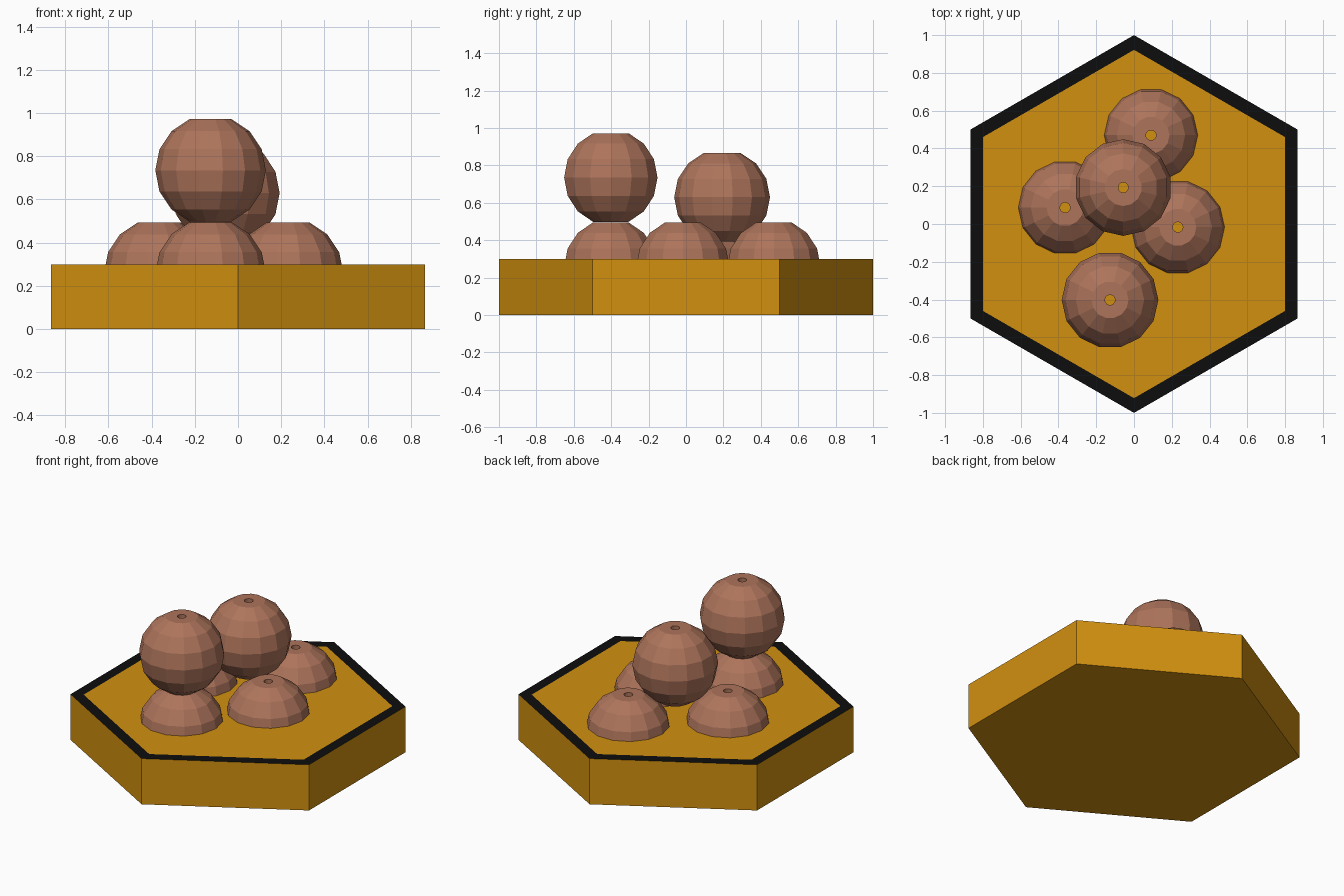
import bpy, bmesh, math

if "Cube" in bpy.data.objects:
    bpy.data.objects.remove(bpy.data.objects["Cube"])


def material(name, rgb):
    m = bpy.data.materials.new(name)
    m.diffuse_color = (*rgb, 1)
    m.use_nodes = True
    m.node_tree.nodes["Principled BSDF"].inputs["Base Color"].default_value = m.diffuse_color
    return m


AMBER = material("amber", (0.64, 0.28, 0.005))
BLACK = material("black", (0.004, 0.004, 0.004))
BROWN = material("clay_brown", (0.42, 0.175, 0.105))


def finish(bm, name, mats, location=(0, 0, 0)):
    bmesh.ops.recalc_face_normals(bm, faces=bm.faces[:])
    me = bpy.data.meshes.new(name)
    bm.to_mesh(me)
    bm.free()
    for m in mats:
        me.materials.append(m)
    ob = bpy.data.objects.new(name, me)
    ob.location = location
    bpy.context.collection.objects.link(ob)
    return ob


def ring(bm, r, z, n, turn=0.0):
    return [bm.verts.new((r * math.cos(turn + math.tau * i / n),
                          r * math.sin(turn + math.tau * i / n), z)) for i in range(n)]


def bridge(bm, a, b):
    n = len(a)
    return [bm.faces.new((a[i], a[(i + 1) % n], b[(i + 1) % n], b[i])) for i in range(n)]


# Hexagonal base with a flat black border on its top
bm = bmesh.new()
bottom = ring(bm, 1.0, 0.0, 6, math.pi / 2)
top = ring(bm, 1.0, 0.3, 6, math.pi / 2)
inner = ring(bm, 0.922, 0.3, 6, math.pi / 2)
bm.faces.new(bottom)
bridge(bm, bottom, top)
for f in bridge(bm, top, inner):
    f.material_index = 1
bm.faces.new(inner)
finish(bm, "hexagon_base", [AMBER, BLACK])


# Faceted bead: flat poles with a narrow hole through the middle
def bead(name, location, turn, radius=0.256, sides=14, hole=0.027):
    bm = bmesh.new()
    rings = []
    for k in range(-3, 4):
        a = math.radians(22.5 * k)
        rings.append(ring(bm, radius * math.cos(a), radius * math.sin(a), sides, turn))
    cap = radius * math.sin(math.radians(67.5))
    rings.append(ring(bm, hole, cap, sides, turn))
    rings.append(ring(bm, hole, -cap, sides, turn))
    for i in range(len(rings)):
        bridge(bm, rings[i], rings[(i + 1) % len(rings)])
    finish(bm, name, [BROWN], location)


# Four beads sunk into the base, two stacked on top
BEADS = [
    ("left_bead", (-0.365, 0.087, 0.258), 0),
    ("right_bead", (0.232, -0.017, 0.258), 0),
    ("back_bead", (0.09, 0.47, 0.258), 0),
    ("front_bead", (-0.127, -0.402, 0.258), 0),
    ("front_top_bead", (-0.127, -0.402, 0.735), 0),
    ("middle_top_bead", (-0.057, 0.193, 0.63), math.pi / 2),
]
for name, loc, turn in BEADS:
    bead(name, loc, turn)
